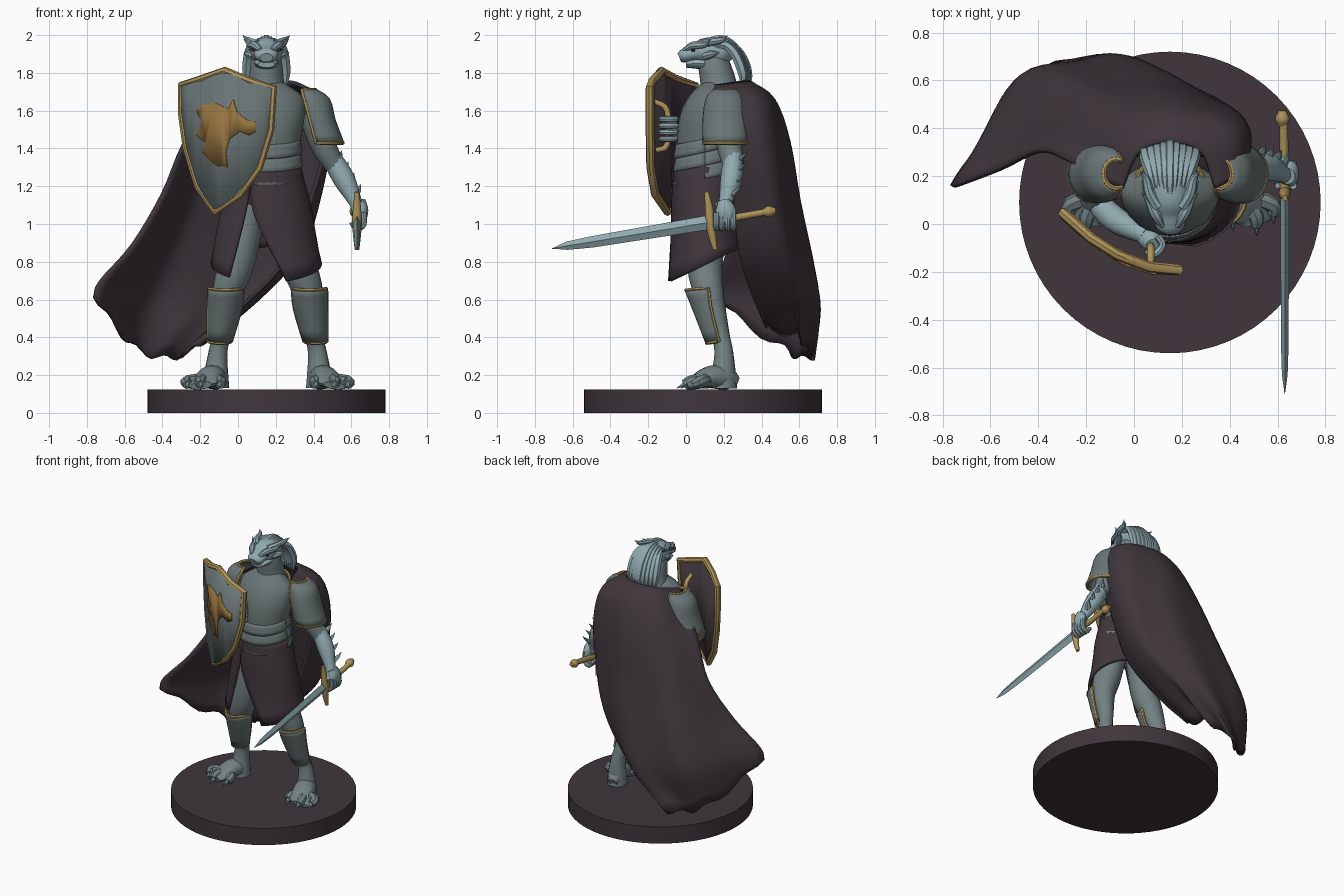
import bpy, bmesh
from math import sin, cos, pi, radians
from mathutils import Vector

if "Cube" in bpy.data.objects:
    bpy.data.objects.remove(bpy.data.objects["Cube"])

MID = 0.157          # the figure's own centre line
made = []


def material(name, *rgb):
    m = bpy.data.materials.new(name)
    m.use_nodes = True
    m.diffuse_color = (*rgb, 1)
    m.node_tree.nodes["Principled BSDF"].inputs["Base Color"].default_value = (*rgb, 1)
    return m


cloth = material("dark cloth", .05, .037, .045)
steel = material("grey steel", .145, .18, .18)
skin = material("grey skin", .17, .22, .225)
pale = material("pale scales", .28, .4, .43)
gold = material("gold trim", .42, .29, .1)
bronze = material("bronze paint", .3, .17, .05)


def finish(name, bm, mat, thick=0):
    bmesh.ops.recalc_face_normals(bm, faces=bm.faces)
    me = bpy.data.meshes.new(name)
    bm.to_mesh(me)
    bm.free()
    me.materials.append(mat)
    ob = bpy.data.objects.new(name, me)
    bpy.context.collection.objects.link(ob)
    if thick:
        mod = ob.modifiers.new("thickness", "SOLIDIFY")
        mod.thickness, mod.offset = thick, 0
    made.append(ob)
    return ob


def spline(pts, n):
    """Smooth curve through points of any dimension."""
    pts = [Vector(p) for p in pts]
    out = []
    for i in range(len(pts) - 1):
        b, c = pts[i], pts[i + 1]
        a = pts[i - 1] if i else b * 2 - c
        d = pts[i + 2] if i + 2 < len(pts) else c * 2 - b
        for k in range(n):
            t = k / n
            out.append((b * 2 + (c - a) * t + (a * 2 - b * 5 + c * 4 - d) * t * t
                        + (b * 3 - a - c * 3 + d) * t ** 3) / 2)
    return out + [pts[-1]]


def bridge(bm, rows, wrap_u=False, wrap_v=False):
    for i in range(len(rows) - (not wrap_v)):
        a, b = rows[i], rows[(i + 1) % len(rows)]
        for j in range(len(a) - (not wrap_u)):
            k = (j + 1) % len(a)
            bm.faces.new((a[j], a[k], b[k], b[j]))


def tube(name, pts, mat, n=4, sides=12, closed=False):
    """Sweep an ellipse along (x, y, z, radius, radius2)."""
    pts = [Vector((*p, p[3])) if len(p) == 4 else Vector(p) for p in pts]
    pts = spline(pts, n) if n > 1 else pts
    pos = [p.xyz for p in pts]
    span = pos[-1] - pos[0]
    side = Vector((1, 0, 0)) if abs(span.x) < max(abs(span.y), abs(span.z)) else Vector((0, 1, 0))
    bm, rings, m = bmesh.new(), [], len(pts)
    for i, p in enumerate(pts):
        ahead = pos[(i + 1) % m] if closed else pos[min(i + 1, m - 1)]
        behind = pos[i - 1] if closed else pos[max(i - 1, 0)]
        t = (ahead - behind).normalized()
        side = (side - t * side.dot(t)).normalized()
        other = t.cross(side)
        rings.append([bm.verts.new(pos[i] + side * (cos(a) * max(p[3], .001))
                                   + other * (sin(a) * max(p[4], .001)))
                      for a in (2 * pi * k / sides for k in range(sides))])
    bridge(bm, rings, True, closed)
    if not closed:
        bm.faces.new(rings[0])
        bm.faces.new(rings[-1])
    return finish(name, bm, mat)


def arc(x, y, z, rx, ry, a0, a1, dip=0, n=18):
    angles = [radians(a0 + (a1 - a0) * k / n) for k in range(n + 1)]
    return [(x + rx * cos(a), y + ry * sin(a), z + dip * sin(a)) for a in angles]


def sheet(name, rows, mat, thick=.015, trim=0, nv=3, nu=1, wave=0):
    rows = [spline(r, nu) for r in rows]
    cols = [spline(c, nv) for c in zip(*rows)]
    for i, c in enumerate(cols):
        for j, p in enumerate(c):
            v, u = j / (len(c) - 1), i / (len(cols) - 1)
            p.y += wave * v * sin(u * 24 + v * 3)
            p.z += wave * v ** 4 * sin(u * 37)
    bm = bmesh.new()
    bridge(bm, [[bm.verts.new(p) for p in c] for c in cols])
    if trim:
        edge = cols[0] + [c[-1] for c in cols[1:-1]] + cols[-1][::-1] + [c[0] for c in cols[-2:0:-1]]
        tube(name + "_trim", [(*p, trim) for p in edge], gold, 1, 6, True)
    return finish(name, bm, mat, thick)


def flip(pts, s):
    return [(MID + s * (p[0] - MID), *p[1:]) for p in pts]


# Round base
bm = bmesh.new()
bmesh.ops.create_cone(bm, cap_ends=True, segments=64, radius1=.63, radius2=.63, depth=.125)
bmesh.ops.translate(bm, verts=bm.verts, vec=(.15, .09, .0625))
finish("base", bm, cloth)

# Legs, feet, greaves and shoulder plates
for s, tag in ((1, "left"), (-1, "right")):
    tube(tag + "_leg", flip([(.27, .12, 1.1, .11), (.32, .1, .8, .095), (.37, .12, .64, .08),
         (.4, .18, .42, .05), (.42, .2, .32, .05), (.43, .2, .2, .065), (.43, .2, .13, .07)], s), skin, 5, 16)
    tube(tag + "_foot", flip([(.42, .27, .16, .03), (.43, .22, .18, .06), (.46, .13, .19, .075, .06),
         (.5, .04, .155, .085, .03), (.51, .0, .145, .06, .02)], s), skin)
    for x, y in ((.41, .01), (.51, -.01), (.58, .04)):
        tube(tag + "_toe", flip([(.47, .12, .17, .04), (x, y + .04, .165, .035), (x, y, .15, .025)], s), skin, 3, 8)
        tube(tag + "_claw", flip([(x, y + .01, .155, .018), (x + .005, y - .04, .13, 0)], s), pale, 2, 6)
    sheet(tag + "_greave", [flip(r, s) for r in (
        arc(.378, .13, .66, .09, .13, 185, 355, .01), arc(.385, .14, .55, .085, .1, 185, 355),
        arc(.41, .18, .38, .06, .07, 185, 355, .01))], steel, trim=.01)
    shift = 0 if s > 0 else .03
    sheet(tag + "_shoulder_plate", [flip(arc(x + shift, .21, z, rx, ry, -115, 115), s) for x, z, rx, ry in (
        (.36, 1.71, .05, .06), (.39, 1.66, .09, .1), (.42, 1.55, .09, .115), (.455, 1.43, .1, .115))],
        steel, trim=.011)

# Torso, belly bands and collar
tube("torso", [(.15, .1, 1.2, .16, .14), (.15, .1, 1.4, .175, .15), (.15, .11, 1.55, .2, .145),
               (.15, .15, 1.66, .2, .12), (.15, .18, 1.73, .11, .08)], steel, 5, 24)
for k, z in enumerate((1.4, 1.33, 1.26)):
    sheet("belly_band", [arc(.15, .1, z + .05, .175, .15, 0, 360, .03, 32),
                         arc(.15, .1, z - .02, .185 + .005 * k, .163 + .003 * k, 0, 360, .035, 32)], steel, .012)
tube("collar", [(*p, .011) for p in arc(.15, .15, 1.67, .15, .13, 0, 340, .045)], gold, 1, 6, True)

# Skirt with an open front
sheet("skirt", [arc(.15, .1, z, rx, ry, a, b, d, 36) for z, rx, ry, a, b, d in (
    (1.3, .175, .155, -113, 246, 0), (1.06, .235, .17, -107, 242, 0), (.785, .285, .2, -68, 226, .094))],
    cloth, .02, nv=5)

# Cape sweeping to the right
sheet("cape", [
    [(.34, .15, 1.73), (.28, .3, 1.75), (.15, .34, 1.75), (.02, .3, 1.74), (-.05, .15, 1.7)],
    [(.44, .2, 1.66), (.42, .38, 1.66), (.2, .46, 1.66), (-.05, .42, 1.62), (-.16, .2, 1.6)],
    [(.47, .22, 1.45), (.46, .42, 1.45), (.2, .53, 1.45), (-.12, .5, 1.4), (-.29, .27, 1.42)],
    [(.4, .24, 1.18), (.42, .45, 1.15), (.17, .58, 1.13), (-.22, .56, 1.12), (-.4, .3, 1.16)],
    [(.28, .27, .85), (.32, .5, .85), (.05, .65, .8), (-.35, .6, .85), (-.56, .22, .89)],
    [(.06, .35, .6), (.1, .57, .6), (-.1, .69, .55), (-.47, .6, .6), (-.73, .15, .7)],
    [(-.12, .42, .45), (-.16, .6, .4), (-.35, .65, .29), (-.56, .48, .36), (-.76, .14, .62)]],
    cloth, .02, nv=4, nu=8, wave=.018)

# Neck and head
tube("neck", [(.15, .18, 1.66, .12, .11), (.15, .17, 1.75, .095), (.15, .15, 1.84, .085), (.15, .14, 1.92, .07)], skin)
tube("head", [(.15, .25, 1.9, .03), (.15, .2, 1.91, .075), (.15, .1, 1.915, .085, .07),
              (.15, .04, 1.905, .065, .045), (.15, -.01, 1.89, .06, .038), (.15, -.035, 1.88, .035, .025)], pale, 5, 16)
tube("jaw", [(.15, .14, 1.85, .07, .04), (.15, .05, 1.85, .06, .028), (.15, .0, 1.845, .045, .018)], pale)
for s in (1, -1):
    def head_tube(name, mat, pts):
        tube(name, [(.15 + s * p[0], *p[1:]) for p in pts], mat, 4, 8)
    head_tube("horn", pale, [(.05, .07, 1.95, .025), (.085, .13, 1.965, .022), (.1, .19, 1.975, .016), (.125, .22, 1.998, 0)])
    head_tube("brow", pale, [(.03, -.01, 1.92, .012), (.06, .04, 1.945, .022), (.09, .1, 1.95, .015), (.12, .13, 1.98, 0)])
    head_tube("cheek_spike", pale, [(.06, .1, 1.89, .025), (.095, .14, 1.9, .018), (.12, .18, 1.91, 0)])
    head_tube("eye", cloth, [(.066, .03, 1.92, .009), (.071, .045, 1.923, .009)])
# Mane strands
for k in range(-4, 5):
    x, d = .15 + k * .013, abs(k) * .008
    tube("mane_strand", [(x, .1, 1.97 - d, .012), (x + k * .006, .2, 1.98 - d, .022), (x + k * .011, .29 - d, 1.9, .025),
         (x + k * .013, .33 - d, 1.8, .024), (x + k * .011, .33 - d, 1.72, .008)], pale, 4, 6)

# Left arm with forearm spines
tube("left_upper_arm", [(.38, .2, 1.62, .075), (.45, .23, 1.42, .068), (.51, .25, 1.31, .055)], skin)
tube("left_forearm", [(.49, .25, 1.36, .05), (.56, .24, 1.24, .058), (.62, .21, 1.12, .036), (.64, .2, 1.07, .038)], pale)
for k in range(4):
    x, z = .5 + .033 * k, 1.34 - .06 * k
    tube("arm_spine", [(x, .26 - .01 * k, z - .02, .03, .02), (x + .035, .3 - .01 * k, z + .015, .018, .01),
                       (x + .05, .33 - .01 * k, z + .05, 0)], pale, 3, 6)
tube("left_hand", [(.64, .2, 1.12, .035), (.655, .21, 1.07, .035, .055), (.65, .21, 1.01, .025, .05)], pale)
for k in range(4):
    y = .16 + .03 * k
    tube("left_finger", [(.665, y, 1.06, .016), (.665, y, 1.0, .016), (.63, y, .975, .016), (.6, y, 1.01, .013)], pale, 3, 8)

# Right arm behind the shield
tube("right_upper_arm", [(-.08, .19, 1.62, .072), (-.15, .16, 1.44, .066), (-.17, .09, 1.36, .055)], skin)
tube("right_forearm", [(-.18, .12, 1.36, .045), (-.08, .02, 1.41, .056), (.05, -.05, 1.49, .036)], pale)
tube("right_hand", [(.03, -.04, 1.47, .035), (.07, -.07, 1.5, .045), (.08, -.09, 1.54, .03)], pale)
for k in range(4):
    z = 1.45 + .035 * k
    tube("right_finger", [(.1, -.05, z, .016), (.12, -.09, z, .016), (.08, -.13, z, .016), (.05, -.11, z, .013)], pale, 3, 8)
tube("shield_grip", [(.07, -.16, 1.39, .014), (.07, -.1, 1.42, .016), (.07, -.1, 1.6, .016), (.07, -.17, 1.65, .014)], gold)

# Sword
tube("blade", [(.63, .13, 1.01, .018, .038), (.63, -.5, .905, .016, .03), (.63, -.63, .885, .012, .022),
               (.63, -.71, .87, 0)], pale, 1, 4)
tube("cross_guard", [(.63, .155, .865, .012), (.63, .14, .93, .02), (.63, .13, 1.01, .026),
                     (.63, .12, 1.1, .02), (.63, .108, 1.17, .012)], gold)
tube("handle", [(.63, .13, 1.01, .02), (.625, .42, 1.063, .018)], gold, 2)
tube("pommel", [(.62, .41, 1.06, .018), (.62, .44, 1.066, .03), (.62, .475, 1.072, .014)], gold)


# Curved shield
def bend(x):
    u = x + .05
    return -.149 - .48 * u + 1.1 * u * u


def panel(name, outline, mat, off, thick):
    bm = bmesh.new()
    bm.faces.new([bm.verts.new((x, 0, z)) for x, z in outline])
    for k in range(-7, 5):
        bmesh.ops.bisect_plane(bm, geom=bm.verts[:] + bm.edges[:] + bm.faces[:],
                               plane_co=(k * .043, 0, 0), plane_no=(1, 0, 0))
    bmesh.ops.triangulate(bm, faces=bm.faces)
    for v in bm.verts:
        v.co.y = bend(v.co.x) + off
    finish(name, bm, mat, thick)


outline = [(-.07, 1.81), (.06, 1.755), (.185, 1.72), (.17, 1.5), (.11, 1.3), (.01, 1.16),
           (-.12, 1.065), (-.21, 1.2), (-.27, 1.4), (-.295, 1.58), (-.297, 1.735), (-.18, 1.77)]
panel("shield_face", outline, steel, 0, .02)
panel("shield_back", outline, cloth, .02, .018)
tube("shield_rim", [(x, bend(x) + .01, z, .023) for x, z in outline], gold, 1, 8, True)
panel("horse_motif", [(-.2, 1.63), (-.12, 1.64), (-.05, 1.61), (-.025, 1.66), (-.005, 1.59), (.05, 1.55),
                      (.095, 1.54), (.095, 1.49), (.06, 1.47), (.01, 1.49), (-.045, 1.45), (-.065, 1.38),
                      (-.055, 1.3), (-.12, 1.31), (-.19, 1.38), (-.17, 1.43), (-.22, 1.47), (-.19, 1.54),
                      (-.22, 1.6)], bronze, -.014, .008)

# Smooth shading with sharp edges kept
bpy.ops.object.select_all(action="DESELECT")
for ob in made:
    ob.select_set(True)
bpy.context.view_layer.objects.active = made[0]
bpy.ops.object.shade_smooth_by_angle(angle=radians(40))
